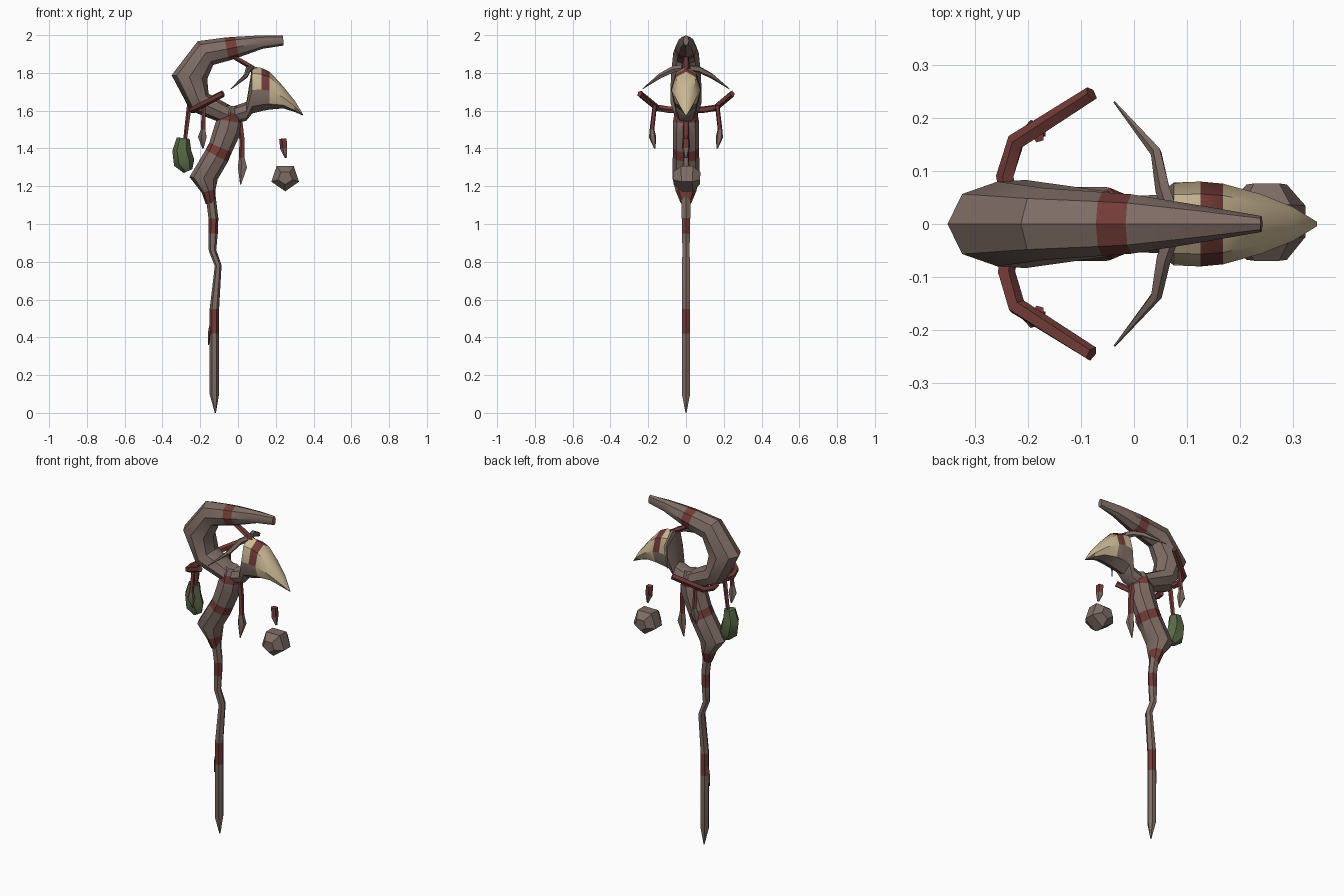
import bpy, bmesh, math
from mathutils import Vector

cube = bpy.data.objects.get("Cube")
if cube:
    bpy.data.objects.remove(cube, do_unlink=True)


def material(name, rgb):
    m = bpy.data.materials.new(name)
    m.use_nodes = True
    colour = (*rgb, 1)
    m.diffuse_color = colour
    m.node_tree.nodes["Principled BSDF"].inputs["Base Color"].default_value = colour
    return m


BROWN, RED, TAN, GREEN = range(4)
MATERIALS = [
    material("bark brown", (0.21, 0.15, 0.13)),
    material("cloth red", (0.17, 0.045, 0.04)),
    material("bone tan", (0.6, 0.48, 0.3)),
    material("gourd green", (0.1, 0.14, 0.06)),
]
Y, Z = Vector((0, 1, 0)), Vector((0, 0, 1))


def loft(name, stations, sides=8, ref=Y, axis=None, phase=0, angle=40, rule=None):
    """Skin rings along a path; station = (x, y, z, radius_u, radius_v, colour of next segment)."""
    bm = bmesh.new()
    pts = [Vector(s[:3]) for s in stations]
    rings = []
    for i, s in enumerate(stations):
        if axis:
            t = axis
        else:
            before = (pts[i] - pts[max(i - 1, 0)]).normalized()
            after = (pts[min(i + 1, len(pts) - 1)] - pts[i]).normalized()
            t = (before + after).normalized()
        u = ref.cross(t).normalized()
        v = t.cross(u)
        ring = []
        for k in range(sides):
            a = phase + math.tau * k / sides
            ring.append(bm.verts.new(pts[i] + u * s[3] * math.cos(a) + v * s[4] * math.sin(a)))
        rings.append(ring)
    for i in range(len(rings) - 1):
        for k in range(sides):
            n = (k + 1) % sides
            f = bm.faces.new((rings[i][k], rings[i][n], rings[i + 1][n], rings[i + 1][k]))
            f.material_index = stations[i][5]
    for ring, colour in ((rings[0], stations[0][5]), (rings[-1], stations[-2][5])):
        bm.faces.new(ring).material_index = colour
    bmesh.ops.recalc_face_normals(bm, faces=bm.faces)
    if rule:
        for f in bm.faces:
            f.material_index = rule(f)
    mesh = bpy.data.meshes.new(name)
    bm.to_mesh(mesh)
    bm.free()
    for m in MATERIALS:
        mesh.materials.append(m)
    obj = bpy.data.objects.new(name, mesh)
    bpy.context.collection.objects.link(obj)
    bpy.ops.object.select_all(action="DESELECT")
    obj.select_set(True)
    bpy.context.view_layer.objects.active = obj
    bpy.ops.object.shade_smooth_by_angle(angle=math.radians(angle))
    return obj


def flat_path(rows):
    """Stations lying in the centre plane: (x, z, in-plane radius, side radius, colour)."""
    return [(x, 0, z, a, b, c) for x, z, a, b, c in rows]


# Crooked shaft with wrapped bands
loft("shaft", flat_path([
    (-.12, 0, .003, .003, BROWN),
    (-.125, .1, .025, .025, BROWN),
    (-.125, .42, .025, .025, RED),
    (-.125, .55, .025, .025, BROWN),
    (-.105, .78, .018, .024, BROWN),
    (-.135, .86, .02, .022, BROWN),
    (-.132, .95, .025, .024, RED),
    (-.13, 1.03, .026, .026, BROWN),
    (-.145, 1.15, .026, .03, BROWN)]), sides=6)
loft("shaft_splinter", flat_path([
    (-.157, .36, .003, .003, RED),
    (-.148, .43, .01, .012, RED),
    (-.13, .54, .008, .012, RED)]), sides=4)

# Thick trunk above the shaft
loft("trunk", flat_path([
    (-.145, 1.11, .026, .028, RED),
    (-.155, 1.175, .038, .055, BROWN),
    (-.182, 1.243, .075, .072, BROWN),
    (-.113, 1.36, .067, .07, RED),
    (-.092, 1.405, .065, .07, BROWN),
    (-.055, 1.5, .072, .07, BROWN),
    (-.045, 1.545, .068, .068, RED),
    (-.04, 1.59, .055, .06, BROWN),
    (-.035, 1.625, .035, .04, BROWN)]))

# Hooked arm that curls over the head
loft("hooked_arm", flat_path([
    (-.04, 1.57, .05, .06, BROWN),
    (-.204, 1.645, .066, .083, BROWN),
    (-.257, 1.778, .095, .08, BROWN),
    (-.172, 1.905, .075, .068, BROWN),
    (-.06, 1.926, .062, .06, RED),
    (-.005, 1.937, .055, .056, BROWN),
    (.125, 1.963, .036, .035, BROWN),
    (.24, 1.972, .027, .015, BROWN)]))


# Beaked head: tan upper half with a red stripe, brown jaw
def head_colour(face):
    c = face.calc_center_median()
    if c.x < .08 or c.z < 1.7 - .42 * (c.x - .08):
        return BROWN
    return RED if .12 < c.x < .17 else TAN


loft("beaked_head", flat_path([
    (-.06, 1.565, .045, .05, BROWN),
    (.045, 1.597, .05, .055, BROWN),
    (.075, 1.71, .125, .078, BROWN),
    (.125, 1.712, .114, .08, BROWN),
    (.168, 1.706, .1, .076, BROWN),
    (.24, 1.67, .058, .056, BROWN),
    (.3, 1.623, .03, .032, BROWN),
    (.345, 1.577, .003, .004, BROWN)]), axis=Vector((1, 0, 0)), rule=head_colour)

# Thin brace between the arm and the head
loft("crest_brace", flat_path([
    (-.03, 1.89, .012, .015, RED),
    (.04, 1.85, .014, .02, RED),
    (.1, 1.815, .012, .02, RED)]), sides=5)

# Paired horns, ribs and feather strands
for side, label in ((1, "back"), (-1, "front")):
    loft(label + "_horn", [
        (.07, side * .02, 1.825, .016, .02, BROWN),
        (.055, side * .065, 1.82, .015, .018, BROWN),
        (.042, side * .135, 1.785, .011, .014, BROWN),
        (-.037, side * .23, 1.715, .002, .002, BROWN)], sides=5, ref=Z)
    loft(label + "_rib", [
        (-.235, side * .05, 1.605, .018, .018, RED),
        (-.242, side * .09, 1.605, .018, .018, RED),
        (-.222, side * .155, 1.615, .018, .018, RED),
        (-.08, side * .245, 1.69, .015, .018, RED)], sides=5, ref=Z)
    loft(label + "_strand", [
        (-.18, side * .165, 1.63, .012, .012, RED),
        (-.183, side * .18, 1.5, .013, .013, BROWN),
        (-.187, side * .177, 1.46, .025, .02, BROWN),
        (-.185, side * .165, 1.4, .004, .004, BROWN)], sides=5)

# Strand hanging under the neck
loft("neck_strand", flat_path([
    (.005, 1.56, .02, .02, RED),
    (.022, 1.45, .015, .015, RED),
    (.022, 1.35, .016, .016, BROWN),
    (.026, 1.3, .027, .02, BROWN),
    (.014, 1.21, .003, .003, BROWN)]), sides=5)

# Green gourd on its cord
loft("gourd_cord", flat_path([
    (-.255, 1.64, .014, .014, RED),
    (-.28, 1.44, .011, .011, RED)]), sides=5)
loft("gourd", flat_path([
    (-.29, 1.455, .034, .034, GREEN),
    (-.298, 1.39, .05, .045, GREEN),
    (-.285, 1.325, .056, .05, GREEN),
    (-.265, 1.28, .025, .025, GREEN)]), sides=6)

# Floating shard and faceted stone in front
loft("floating_shard", flat_path([
    (.24, 1.452, .022, .02, RED),
    (.243, 1.4, .02, .022, BROWN),
    (.254, 1.35, .006, .006, BROWN)]), sides=5, angle=20)
loft("floating_stone", [
    (.25, -.068, 1.245, .04, .036, BROWN),
    (.25, -.025, 1.247, .077, .074, BROWN),
    (.25, .035, 1.247, .077, .074, BROWN),
    (.25, .075, 1.245, .04, .036, BROWN)],
    sides=5, ref=Z, phase=-math.pi / 2, angle=20)
